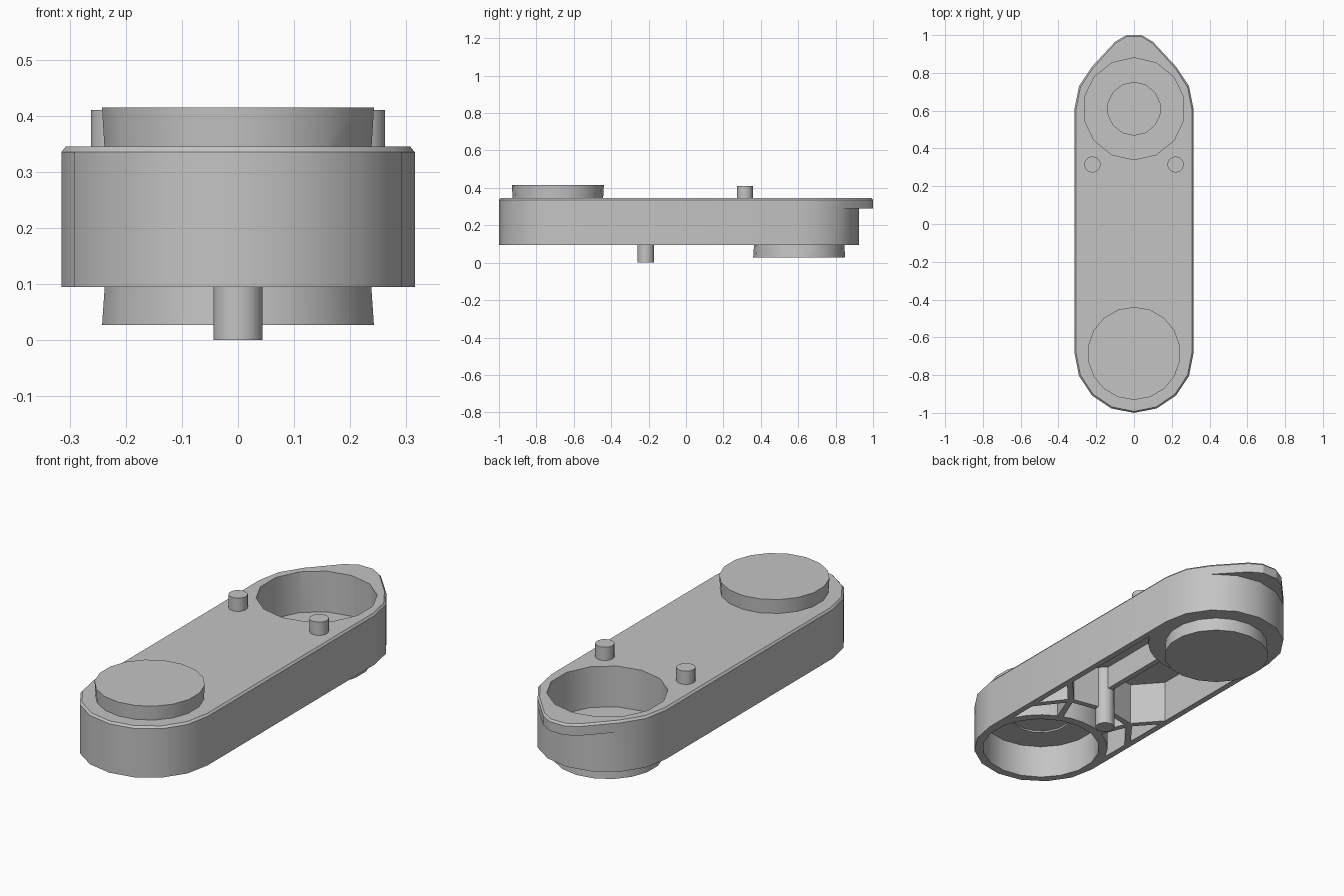
import bpy, bmesh
from math import cos, sin, pi, radians, atan2, hypot, asin

cube = bpy.data.objects.get("Cube")
if cube:
    bpy.data.objects.remove(cube)

GREY = (0.55, 0.55, 0.55, 1)
grey = bpy.data.materials.new("plain grey")
grey.use_nodes = True
grey.diffuse_color = GREY
grey.node_tree.nodes["Principled BSDF"].inputs["Base Color"].default_value = GREY

FRONT, BACK = -0.685, 0.61      # centres of the two round ends
HALF = 0.315                    # half width of the body
BOTTOM, LIP, TOP = 0.095, 0.29, 0.345
INNER, ROOF = 0.285, 0.305      # hollow underside


def arc(cy, r, start, end, steps):
    """Points on an arc about (0, cy), angles in degrees."""
    angles = [radians(start + (end - start) * i / steps) for i in range(steps + 1)]
    return [(r * cos(a), cy + r * sin(a)) for a in angles]


def prism(name, outline, levels):
    """Stack copies of an outline; levels are (z, inset) pairs."""
    ys = [y for x, y in outline]
    cy, ry = (max(ys) + min(ys)) / 2, (max(ys) - min(ys)) / 2
    rx = max(x for x, y in outline)
    bm = bmesh.new()
    rings = [[bm.verts.new((x - x * d / rx, y - (y - cy) * d / ry, z)) for x, y in outline]
             for z, d in levels]
    n = len(outline)
    for low, high in zip(rings, rings[1:]):
        for i in range(n):
            j = (i + 1) % n
            bm.faces.new((low[i], low[j], high[j], high[i]))
    bm.faces.new(rings[0][::-1])
    bm.faces.new(rings[-1])
    bmesh.ops.recalc_face_normals(bm, faces=bm.faces)
    mesh = bpy.data.meshes.new(name)
    bm.to_mesh(mesh)
    bm.free()
    mesh.materials.append(grey)
    ob = bpy.data.objects.new(name, mesh)
    bpy.context.collection.objects.link(ob)
    return ob


def cylinder(name, x, y, r, z0, z1, sides, inset=0):
    ob = prism(name, arc(y, r, 90, 450, sides)[:-1], [(z0, 0), (z1, inset)])
    ob.location.x = x
    return ob


def apply_boolean(ob, other, operation):
    mod = ob.modifiers.new(operation.lower(), "BOOLEAN")
    mod.object, mod.operation, mod.solver = other, operation, "EXACT"
    bpy.context.view_layer.objects.active = ob
    bpy.ops.object.modifier_apply(modifier=mod.name)
    bpy.data.objects.remove(other)


# Body: round-ended block with a pointed, chamfered top plate
front_arc = arc(FRONT, HALF, 180, 360, 8)
stadium = front_arc + arc(BACK, HALF, 0, 180, 8)
tip = [(0.1, 0.965), (0.04, 1.0)]
pointed = (front_arc + arc(BACK, HALF, 0, 45, 2) + tip
           + [(-x, y) for x, y in reversed(tip)] + arc(BACK, HALF, 135, 180, 2))
body = prism("body", stadium, [(BOTTOM, 0), (LIP, 0)])
plate = prism("top_plate", pointed, [(LIP, 0), (TOP - 0.01, 0), (TOP, 0.008)])
apply_boolean(body, plate, "UNION")

# Bosses, one above the front end and one below the back end
front_boss = cylinder("front_boss", 0, FRONT, 0.24, TOP - 0.03, 0.415, 18, -0.006)
back_boss = cylinder("back_boss", 0, 0.605, 0.246, 0.027, BOTTOM + 0.02, 18, 0.006)
for boss in (front_boss, back_boss):
    apply_boolean(body, boss, "UNION")

# Round sockets with a shallow recess in each
for args in (("back_socket", 0, BACK, 0.27, 0.145, 0.5, 14),
             ("back_recess", 0, BACK, 0.14, 0.135, 0.2, 14),
             ("front_socket", 0, FRONT, 0.275, 0, 0.26, 18),
             ("front_recess", 0, FRONT, 0.14, 0.2, 0.268, 14)):
    apply_boolean(body, cylinder(*args), "DIFFERENCE")


# Hollow underside between the sockets
def end_arc(cy, r, sign):
    a = 90 - asin(INNER / r) * 180 / pi
    return arc(cy, r, a * sign, (180 - a) * sign, 10)


cavity = end_arc(FRONT, 0.315, 1) + end_arc(BACK, 0.325, -1)[::-1]
apply_boolean(body, prism("cavity", cavity, [(0, 0), (ROOF, 0)]), "DIFFERENCE")

# Weld slivers left by the cuts
bm = bmesh.new()
bm.from_mesh(body.data)
bmesh.ops.remove_doubles(bm, verts=bm.verts, dist=0.0005)
bm.to_mesh(body.data)
bm.free()


# Stiffening ribs in the hollow
def rib(name, start, end, base=BOTTOM, thick=0.028):
    (x0, y0), (x1, y1) = start, end
    length, t = hypot(x1 - x0, y1 - y0) / 2, thick / 2
    box = [(-length, -t), (length, -t), (length, t), (-length, t)]
    ob = prism(name, box, [(base, 0), (ROOF + 0.01, 0)])
    ob.location = ((x0 + x1) / 2, (y0 + y1) / 2, 0)
    ob.rotation_euler.z = atan2(y1 - y0, x1 - x0)
    return ob


parts = [body, rib("centre_rib", (0, -0.2), (0, 0.3), base=0.19)]
for side, s in (("left", 1), ("right", -1)):
    node = (0.18 * s, -0.25)
    for end in ((0.295, -0.12), (0.295, -0.4), (0.12, -0.4), (0, -0.215)):
        parts.append(rib(side + "_rib", node, (end[0] * s, end[1])))
    parts.append(cylinder(side + "_peg", 0.22 * s, 0.315, 0.043, TOP - 0.02, 0.41, 14))
parts.append(cylinder("lower_peg", 0, -0.215, 0.045, 0, ROOF + 0.01, 14))

for ob in bpy.context.selected_objects:
    ob.select_set(False)
for ob in parts:
    ob.select_set(True)
bpy.context.view_layer.objects.active = body
bpy.ops.object.shade_smooth_by_angle(angle=radians(30))
